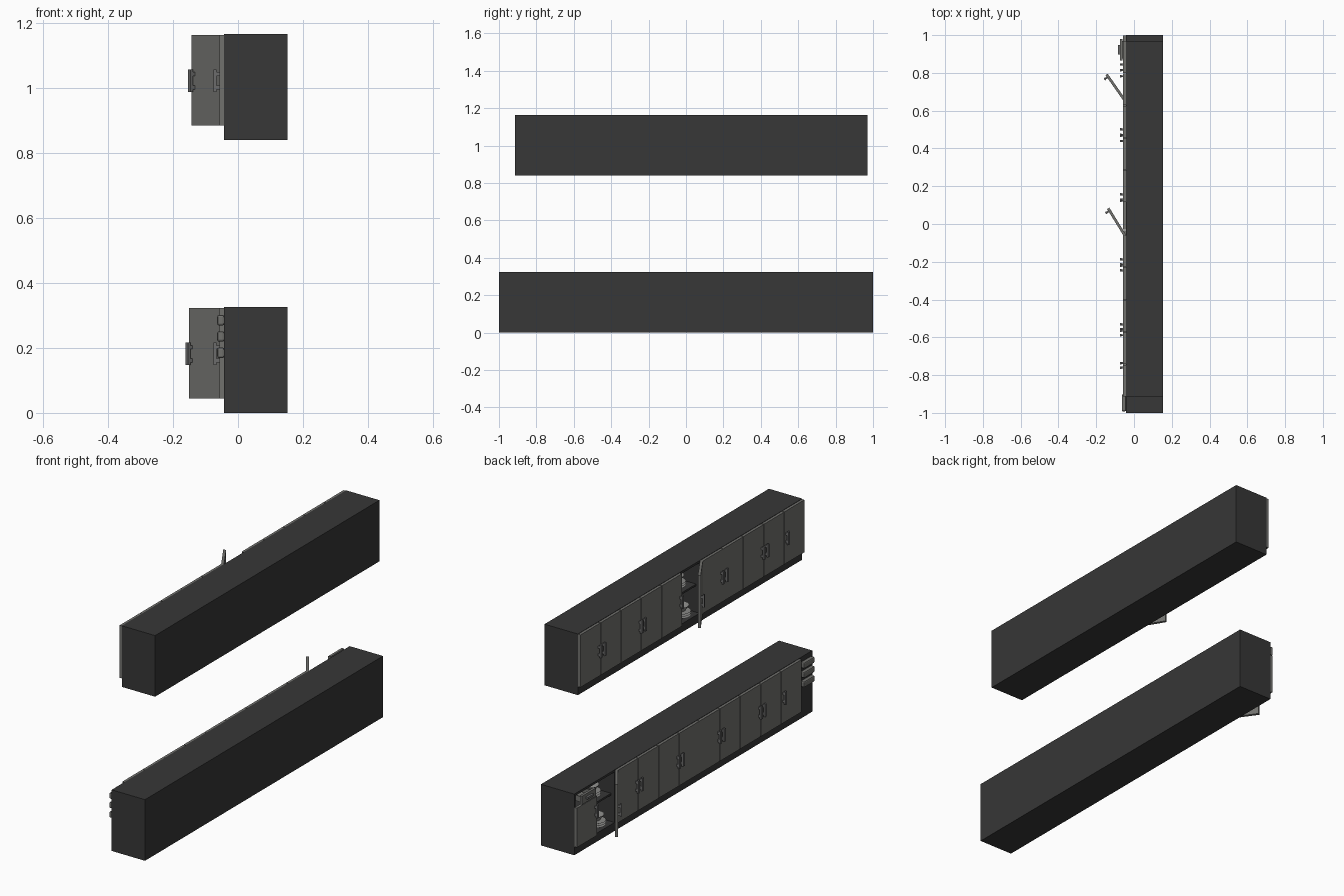
import bpy, bmesh, math
from mathutils import Matrix, Vector

if "Cube" in bpy.data.objects:
    bpy.data.objects.remove(bpy.data.objects["Cube"])


def material(name, rgb):
    m = bpy.data.materials.new(name)
    m.diffuse_color = (*rgb, 1)
    m.use_nodes = True
    m.node_tree.nodes["Principled BSDF"].inputs["Base Color"].default_value = m.diffuse_color
    return m


DARK = material("charcoal_carcass", (0.038, 0.038, 0.038))
FRONT = material("grey_fronts", (0.165, 0.165, 0.155))
METAL = material("handle_grey", (0.15, 0.15, 0.15))
DISH = material("dish_grey", (0.25, 0.25, 0.24))


def add_box(bm, x, y, z):
    size = Vector((x[1] - x[0], y[1] - y[0], z[1] - z[0]))
    mid = Vector((x[0] + x[1], y[0] + y[1], z[0] + z[1])) / 2
    bmesh.ops.create_cube(bm, size=1, matrix=Matrix.Translation(mid) @ Matrix.Diagonal((*size, 1)))


def finish(bm, name, mat):
    me = bpy.data.meshes.new(name)
    bm.to_mesh(me)
    bm.free()
    me.materials.append(mat)
    ob = bpy.data.objects.new(name, me)
    bpy.context.collection.objects.link(ob)
    return ob


def boxes(name, mat, *parts):
    bm = bmesh.new()
    for p in parts:
        add_box(bm, *p)
    return finish(bm, name, mat)


FX, BX = -0.043, 0.153      # carcass front and back
T = 0.014                   # door thickness
W = 0.172                   # door module
H = 0.325                   # cabinet height


def handle(name, y, z0):
    """Bar pull on two posts."""
    x = FX - T
    return boxes(name, METAL,
                 ((x - 0.018, x - 0.009), (y - 0.0065, y + 0.0065), (z0 + 0.147, z0 + 0.216)),
                 ((x - 0.010, x), (y - 0.005, y + 0.005), (z0 + 0.155, z0 + 0.167)),
                 ((x - 0.010, x), (y - 0.005, y + 0.005), (z0 + 0.196, z0 + 0.208)))


def swing(ob, y, angle):
    """Rotate a part about a vertical hinge on the carcass front."""
    p = Vector((FX, y, 0))
    ob.data.transform(Matrix.Translation(p) @ Matrix.Rotation(angle, 4, 'Z') @ Matrix.Translation(-p))


def dishes(name, x, y, z):
    """Stack of plates topped with a bowl."""
    bm = bmesh.new()
    for i in range(3):
        bmesh.ops.create_cone(bm, cap_ends=True, segments=24, radius1=0.03, radius2=0.048, depth=0.009,
                              matrix=Matrix.Translation((x, y, z + 0.005 + i * 0.011)))
    bmesh.ops.create_cone(bm, cap_ends=False, segments=24, radius1=0.02, radius2=0.04, depth=0.03,
                          matrix=Matrix.Translation((x, y, z + 0.048)))
    return finish(bm, name, DISH)


def cabinet(tag, y_end, y_top, z0, open_index, angle, short_first):
    z1 = z0 + H
    # Carcass: back, top, base with plinth, ends, dividers and shelf
    parts = [((BX - 0.012, BX), (y_end, y_top), (z0, z1)),
             ((FX, BX), (y_end, y_top), (z1 - 0.012, z1)),
             ((FX, BX), (y_end, y_top), (z0, z0 + 0.045)),
             ((FX, BX), (y_top - 0.012, y_top), (z0, z1)),
             ((FX, BX), (y_end, y_end + 0.012), (z0, z1)),
             ((FX + 0.02, BX), (y_end, y_top), (z0 + 0.185, z0 + 0.195))]
    for k in range(2, 11, 2):
        y = y_top - k * W
        parts.append(((FX, BX), (y - 0.006, y + 0.006), (z0, z1)))
    y_last = y_top - 11 * W
    if y_last - y_end > 0.03:
        parts.append(((FX, BX), (y_end, y_last + 0.005), (z0, z1)))
    boxes(tag + "_carcass", DARK, *parts)

    # Doors with handles meeting in pairs; one stands ajar
    for k in range(11):
        ya, yb = y_top - k * W - 0.002, y_top - (k + 1) * W + 0.002
        top = z0 + 0.253 if short_first and k == 0 else z1 - 0.002
        door = boxes(f"{tag}_door_{k + 1}", FRONT, ((FX - T, FX), (yb, ya), (z0 + 0.044, top)))
        hy = yb + 0.0145 if k % 2 == 0 and k < 10 else ya - 0.0145
        pull = handle(f"{tag}_handle_{k + 1}", hy, z0)
        if k == open_index:
            for ob in (door, pull):
                swing(ob, yb, angle)
    # Crockery behind the open door
    yc = y_top - (open_index + 0.5) * W
    dishes(tag + "_dishes", 0.01, yc, z0 + 0.045)
    dishes(tag + "_shelf_dishes", 0.04, yc, z0 + 0.195)


W = 0.172
cabinet("lower", -1.0, 1.0, 0.0, 1, math.radians(35), True)
W = 1.885 / 11
cabinet("upper", -0.915, 0.97, 0.84, 5, math.radians(31.5), False)

# Small drawer pulled out above the short door
boxes("small_drawer", FRONT,
      ((-0.075, -0.062), (0.865, 0.98), (0.27, 0.315)),
      ((-0.064, 0.09), (0.875, 0.97), (0.275, 0.28)),
      ((-0.064, 0.09), (0.875, 0.88), (0.275, 0.305)),
      ((-0.064, 0.09), (0.965, 0.97), (0.275, 0.305)))
boxes("small_drawer_handle", METAL, ((-0.086, -0.075), (0.898, 0.948), (0.288, 0.299)))

# Three stacked rolls at the end bay
for i, z in enumerate((0.285, 0.235, 0.185)):
    ob = boxes(f"end_roll_{i + 1}", FRONT, ((-0.064, -0.042), (-0.992, -0.902), (z - 0.016, z + 0.016)))
    bev = ob.modifiers.new("round", 'BEVEL')
    bev.width = 0.006
    bev.segments = 2
